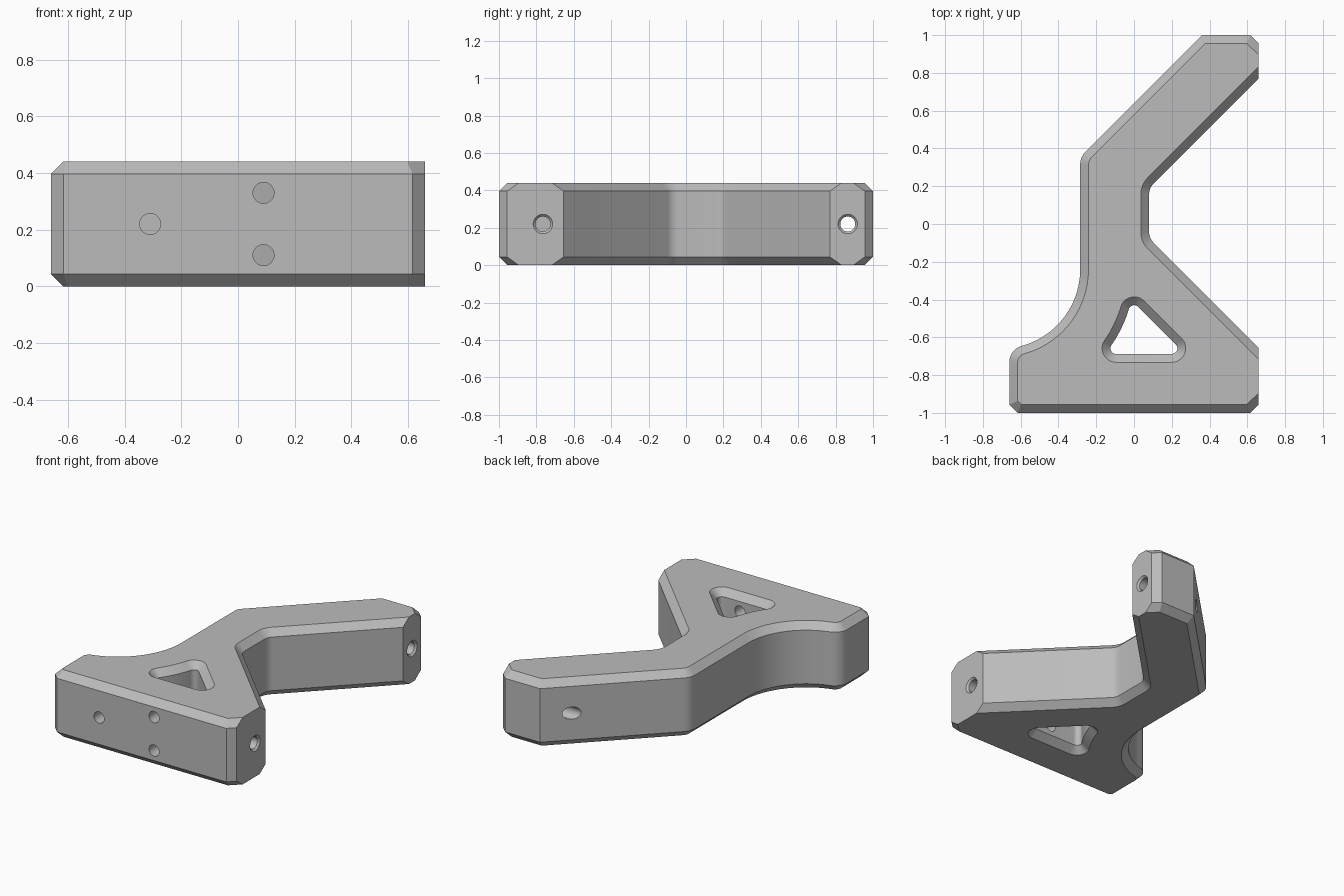
import bpy, bmesh, math
from mathutils import Vector, Matrix

if "Cube" in bpy.data.objects:
    bpy.data.objects.remove(bpy.data.objects["Cube"], do_unlink=True)

HEIGHT, CHAMFER, END_X = 0.44, 0.044, 0.66
ARC_CENTRE = Vector((-0.705, -0.24))

grey = bpy.data.materials.new("plain grey")
grey.use_nodes = True
colour = (0.5, 0.5, 0.5, 1)
grey.diffuse_color = colour
grey.node_tree.nodes["Principled BSDF"].inputs["Base Color"].default_value = colour


def arc(radius, start, end, steps):
    """Points of an arc about the shared centre, as unrounded corners."""
    pts = []
    for i in range(steps + 1):
        a = math.radians(start + (end - start) * i / steps)
        pts.append((ARC_CENTRE.x + radius * math.cos(a), ARC_CENTRE.y + radius * math.sin(a), 0))
    return pts


def rounded(corners, steps=10):
    """Outline from (x, y, fillet radius) corners."""
    out = []
    for i, (x, y, r) in enumerate(corners):
        p = Vector((x, y))
        if r == 0:
            out.append(p)
            continue
        u = (Vector(corners[i - 1][:2]) - p).normalized()
        v = (Vector(corners[(i + 1) % len(corners)][:2]) - p).normalized()
        half = u.angle(v) / 2
        centre = p + (u + v).normalized() * r / math.sin(half)
        a = p + u * r / math.tan(half) - centre
        b = p + v * r / math.tan(half) - centre
        turn = math.atan2(a.x * b.y - a.y * b.x, a.dot(b))
        for k in range(steps + 1):
            out.append(centre + Matrix.Rotation(turn * k / steps, 2) @ a)
    return out


def inset(pts, dist):
    """Move each edge to its left, except the flat end faces."""
    def edge(p, q):
        d = (q - p).normalized()
        flat = min(p.x, q.x) > END_X - 0.001
        return Vector((-d.y, d.x)), (0 if flat else dist)
    out = []
    for i, p in enumerate(pts):
        n1, d1 = edge(pts[i - 1], p)
        n2, d2 = edge(p, pts[(i + 1) % len(pts)])
        det = n1.x * n2.y - n1.y * n2.x
        if abs(det) < 1e-5:
            out.append(p + n1 * d1)
        else:
            out.append(p + Vector((d1 * n2.y - d2 * n1.y, d2 * n1.x - d1 * n2.x)) / det)
    return out


def loft(name, rings):
    """Closed solid through equal-length rings of 3D points."""
    bm = bmesh.new()
    loops = [[bm.verts.new(p) for p in ring] for ring in rings]
    n = len(loops[0])
    for low, high in zip(loops, loops[1:]):
        for i in range(n):
            j = (i + 1) % n
            bm.faces.new((low[i], low[j], high[j], high[i]))
    bm.faces.new(loops[0][::-1])
    bm.faces.new(loops[-1])
    bmesh.ops.recalc_face_normals(bm, faces=bm.faces)
    mesh = bpy.data.meshes.new(name)
    bm.to_mesh(mesh)
    bm.free()
    mesh.materials.append(grey)
    obj = bpy.data.objects.new(name, mesh)
    bpy.context.collection.objects.link(obj)
    return obj


def chamfered_prism(name, outline, extra=0):
    levels = [(-extra, CHAMFER + extra), (CHAMFER, 0), (HEIGHT - CHAMFER, 0), (HEIGHT + extra, CHAMFER + extra)]
    return loft(name, [[(p.x, p.y, z) for p in inset(outline, d)] for z, d in levels])


def bore(name, origin, axis, profile, sides=40):
    """Round cutter with (distance, radius) profile along a horizontal axis."""
    axis = Vector(axis)
    side = axis.cross(Vector((0, 0, 1)))
    rings = []
    for dist, r in profile:
        ring = []
        for i in range(sides):
            a = math.tau * i / sides
            ring.append(Vector(origin) + axis * dist + side * r * math.cos(a) + Vector((0, 0, r * math.sin(a))))
        rings.append(ring)
    return loft(name, rings)


# Bracket body with a forked outline and a concave back
body_outline = rounded([
    (-0.616, -1, 0), (0.615, -1, 0), (END_X, -0.956, 0), (END_X, -0.655, 0),
    (0.08, -0.075, 0.08), (0.08, 0.19, 0.08),
    (END_X, 0.77, 0), (END_X, 0.956, 0), (0.615, 1, 0), (0.36, 1, 0),
    (-0.285, 0.355, 0.1), *arc(0.42, 0, -74, 28),
    (-0.66, -0.664, 0.09), (-0.66, -0.956, 0)])
body = chamfered_prism("bracket_body", body_outline)

# Triangular window, with one side concentric to the concave back
window_outline = rounded([
    (-0.013, -0.403, 0.03), (0.272, -0.688, 0.03), (-0.154, -0.688, 0.03),
    *arc(0.71, -33.5, -18.5, 8)])
cutters = [chamfered_prism("window_cutter", window_outline, 0.01)]

# Front screw holes: one blind, two running into the window
for x, z, depth in [(-0.31, 0.22, 0.3), (0.09, 0.33, 0.36), (0.09, 0.11, 0.36)]:
    cutters.append(bore("front_hole_cutter", (x, -1, z), (0, 1, 0), [(-0.05, 0.037), (depth, 0.037)]))

# End holes with a small countersink: lower one blind, upper one through
for y, depth in [(-0.765, 0.4), (0.865, 0.9)]:
    cutters.append(bore("end_hole_cutter", (END_X, y, HEIGHT / 2), (-1, 0, 0),
                        [(-0.01, 0.062), (0.012, 0.04), (depth, 0.04)]))

bpy.ops.object.select_all(action="DESELECT")
body.select_set(True)
bpy.context.view_layer.objects.active = body
for cutter in cutters:
    mod = body.modifiers.new("cut", "BOOLEAN")
    mod.operation = "DIFFERENCE"
    mod.solver = "EXACT"
    mod.object = cutter
    bpy.ops.object.modifier_apply(modifier=mod.name)
    bpy.data.objects.remove(cutter, do_unlink=True)
bpy.ops.object.shade_smooth_by_angle(angle=math.radians(25))
